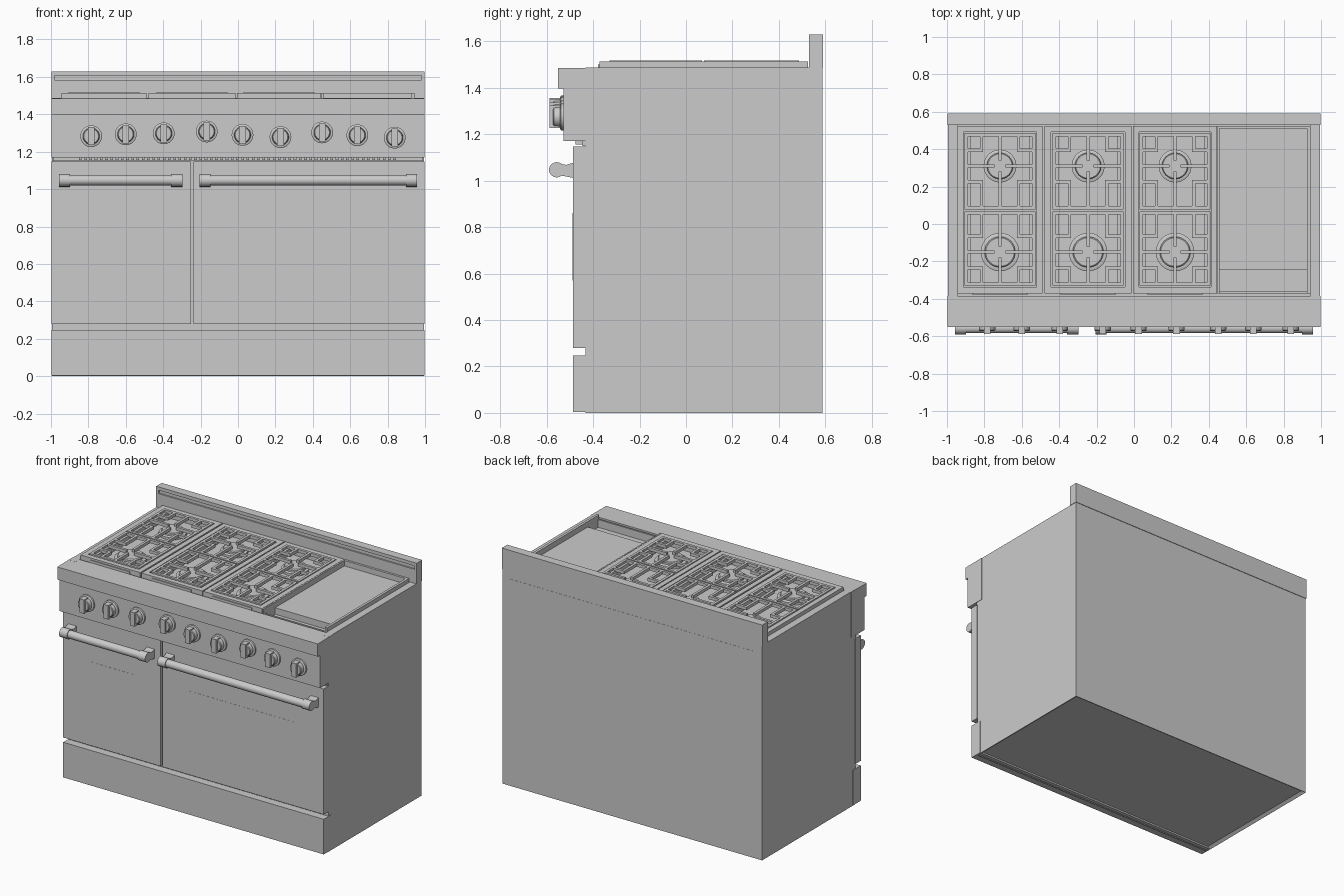
import bpy, bmesh, math
from mathutils import Matrix, Vector

if "Cube" in bpy.data.objects:
    bpy.data.objects.remove(bpy.data.objects["Cube"])


def finish(name, bm, smooth=False, bevel=0):
    bmesh.ops.recalc_face_normals(bm, faces=bm.faces)
    me = bpy.data.meshes.new(name)
    bm.to_mesh(me)
    bm.free()
    ob = bpy.data.objects.new(name, me)
    bpy.context.collection.objects.link(ob)
    if bevel:
        m = ob.modifiers.new("bevel", 'BEVEL')
        m.width, m.segments = bevel, 2
    if smooth:
        bpy.ops.object.select_all(action='DESELECT')
        ob.select_set(True)
        bpy.context.view_layer.objects.active = ob
        bpy.ops.object.shade_smooth_by_angle(angle=math.radians(35))
    return ob


def add_box(bm, x0, x1, y0, y1, z0, z1):
    mat = Matrix.Translation(((x0 + x1) / 2, (y0 + y1) / 2, (z0 + z1) / 2))
    mat = mat @ Matrix.Diagonal((abs(x1 - x0), abs(y1 - y0), abs(z1 - z0), 1))
    bmesh.ops.create_cube(bm, size=1, matrix=mat)


def boxes(name, items, bevel=0):
    bm = bmesh.new()
    for b in items:
        add_box(bm, *b)
    return finish(name, bm, bevel=bevel)


def add_prism(bm, pts, axis, a, b):
    # axis 'x': points are (y, z); axis 'y': points are (x, z)
    put = (lambda p: (a, *p)) if axis == 'x' else (lambda p: (p[0], a, p[1]))
    f = bm.faces.new([bm.verts.new(put(p)) for p in pts])
    r = bmesh.ops.extrude_face_region(bm, geom=[f])
    d = Vector((b - a, 0, 0)) if axis == 'x' else Vector((0, b - a, 0))
    bmesh.ops.translate(bm, vec=d, verts=[v for v in r['geom'] if isinstance(v, bmesh.types.BMVert)])


def add_lathe(bm, prof, mat, n=32):
    # profile of (radius, height) closed by flat ends
    rings = [[bm.verts.new(mat @ Vector((r * math.cos(2 * math.pi * i / n),
                                         r * math.sin(2 * math.pi * i / n), h)))
              for i in range(n)] for r, h in prof]
    for a, b in zip(rings, rings[1:]):
        for i in range(n):
            j = (i + 1) % n
            bm.faces.new((a[i], a[j], b[j], b[i]))
    bm.faces.new(rings[0])
    bm.faces.new(rings[-1])


# Cabinet body: U section with a sunken cooktop, recessed underside
W = 0.997
bm = bmesh.new()
S = W - 0.003
add_prism(bm, [(-S, 0), (S, 0), (S, 1.487), (0.945, 1.487), (0.945, 1.43),
               (-0.945, 1.43), (-0.945, 1.487), (-S, 1.487)], 'y', -0.432, 0.587)
bmesh.ops.recalc_face_normals(bm, faces=bm.faces)
under = [f for f in bm.faces if f.normal.z < -0.9]
bmesh.ops.inset_region(bm, faces=under, thickness=0.03, depth=-0.015)
finish("cabinet_body", bm)

# Control panel with overhanging front lip
bm = bmesh.new()
add_prism(bm, [(-0.385, 1.17), (-0.527, 1.17), (-0.527, 1.397), (-0.552, 1.397),
               (-0.552, 1.485), (-0.385, 1.487)], 'x', -W, W)
finish("control_panel", bm)

# Backguard with a long slot in its front face
bm = bmesh.new()
add_prism(bm, [(0.59, 1.485), (0.59, 1.63), (0.53, 1.63), (0.53, 1.607), (0.54, 1.607),
               (0.54, 1.583), (0.53, 1.583), (0.53, 1.43), (0.586, 1.43), (0.586, 1.485)],
          'x', -0.98, 0.98)
finish("backguard", bm)
boxes("backguard_ends", [(s * 0.98, s * W, 0.53, 0.59, 1.485, 1.63) for s in (-1, 1)])

# Toe kick and vent strip
boxes("toe_kick", [(-W, W, -0.487, -0.40, 0.004, 0.247)])
boxes("vent_strip", [(-0.99, 0.99, -0.445, -0.42, 1.15, 1.172)])
boxes("vent_fins", [(-0.85 + i * 0.028, -0.836 + i * 0.028, -0.475, -0.44, 1.156, 1.172)
                    for i in range(61)])

# Oven doors: slab with a faint flush window
def door(name, x0, x1, wx0, wx1):
    boxes(name, [(x0, x1, -0.487, -0.43, 0.28, 1.148)])
    boxes(name + "_window", [(wx0, wx1, -0.488, -0.48, 0.57, 0.86)])

door("left_oven_door", -W, -0.252, -0.79, -0.46)
door("right_oven_door", -0.238, W, -0.03, 0.79)

# Door handles: round bar in two end brackets
def handle(name, x0, x1):
    bm = bmesh.new()
    rot = Matrix.Translation((x0 + 0.01, -0.557, 1.047)) @ Matrix.Rotation(math.pi / 2, 4, 'Y')
    add_lathe(bm, [(0.027, 0), (0.027, x1 - x0 - 0.02)], rot, 24)
    finish(name + "_bar", bm, smooth=True)
    bm = bmesh.new()
    prof = [(-0.557 + 0.033 * math.cos(math.radians(a)), 1.047 + 0.033 * math.sin(math.radians(a)))
            for a in range(50, 311, 20)]
    prof += [(-0.515, 1.018), (-0.485, 1.012), (-0.485, 1.078), (-0.515, 1.068)]
    for a in (x0, x1 - 0.06):
        add_prism(bm, prof, 'x', a, a + 0.06)
    finish(name + "_brackets", bm, smooth=True)

handle("left_handle", -0.957, -0.298)
handle("right_handle", -0.206, 0.957)

# Control knobs: bezel, dial and grip
knobs = [(-0.785, 1.283), (-0.60, 1.293), (-0.397, 1.298), (-0.167, 1.308), (0.024, 1.29),
         (0.227, 1.278), (0.45, 1.303), (0.638, 1.288), (0.838, 1.275)]
for i, (x, z) in enumerate(knobs):
    bm = bmesh.new()
    m = Matrix.Translation((x, -0.52, z)) @ Matrix.Rotation(math.pi / 2, 4, 'X')
    add_lathe(bm, [(0.058, 0), (0.058, 0.018), (0.052, 0.022), (0.045, 0.022),
                   (0.043, 0.048), (0.039, 0.052)], m)
    add_box(bm, x - 0.018, x + 0.018, -0.588, -0.54, z - 0.048, z + 0.048)
    finish(f"knob_{i + 1}", bm, smooth=True)

# Burner bays: tray, two burners and a cast grate each
ZT = 1.518
def frame(x0, x1, y0, y1, t, z0, z1):
    return [(x0, x0 + t, y0, y1, z0, z1), (x1 - t, x1, y0, y1, z0, z1),
            (x0 + t, x1 - t, y0, y0 + t, z0, z1), (x0 + t, x1 - t, y1 - t, y1, z0, z1)]

def grate_half(cx, y0, y1, yc):
    w, zb = 0.009, 1.497
    hb = lambda xa, xb, y: (cx + xa, cx + xb, y - w, y + w, zb, ZT)
    vb = lambda x, ya, yb: (cx + x - w, cx + x + w, ya, yb, zb, ZT)
    out = [hb(-0.19, 0.19, y0 + w), hb(-0.19, 0.19, y1 - w)]
    out += [vb(0, y0, yc - 0.03), vb(0, yc + 0.03, y1)]
    for s in (-1, 1):
        out.append((cx + s * 0.155, cx + s * 0.19, y0, y1, 1.455, ZT - 0.015))
        out.append(vb(s * 0.181, y0, y1))
        out.append(hb(*sorted((s * 0.18, s * 0.03)), yc))
        for yy, ye in ((yc - 0.085, y0), (yc + 0.085, y1)):
            out.append(hb(*sorted((s * 0.18, s * 0.09)), yy))
            out.append(vb(s * 0.099, *sorted((yy, ye))))
    return out

bays = [(-0.945, -0.488), (-0.478, -0.013), (-0.006, 0.445)]
for i, (x0, x1) in enumerate(bays):
    cx = (x0 + x1) / 2
    boxes(f"burner_tray_{i + 1}", frame(x0, x1, -0.372, 0.525, 0.034, 1.43, 1.513)
          + [(x0 + 0.01, x1 - 0.01, -0.36, 0.51, 1.43, 1.458)])
    boxes(f"tray_tab_{i + 1}", [(cx - 0.15, cx + 0.15, -0.378, -0.365, 1.48, 1.5)])
    boxes(f"grate_{i + 1}", grate_half(cx, 0.078, 0.487, 0.31) + grate_half(cx, -0.33, 0.068, -0.15))
    bm = bmesh.new()
    for yc, r in ((0.31, 0.088), (-0.15, 0.103)):
        add_lathe(bm, [(r, 1.45), (r, 1.474), (r * 0.92, 1.478), (r * 0.8, 1.478), (r * 0.8, 1.49),
                       (r * 0.74, 1.495)], Matrix.Translation((cx, yc, 0)))
    finish(f"burners_{i + 1}", bm, smooth=True)

# Griddle: plate with raised rim and a sunken grease trough in front
boxes("griddle_rim", [(0.447, 0.457, -0.372, 0.525, 1.43, 1.513),
                      (0.925, 0.943, -0.372, 0.525, 1.43, 1.513),
                      (0.457, 0.925, 0.51, 0.525, 1.43, 1.513)])
boxes("griddle_plate", [(0.457, 0.925, -0.247, 0.51, 1.43, 1.475)])
boxes("grease_trough", [(0.457, 0.925, -0.372, -0.36, 1.43, 1.483)])
